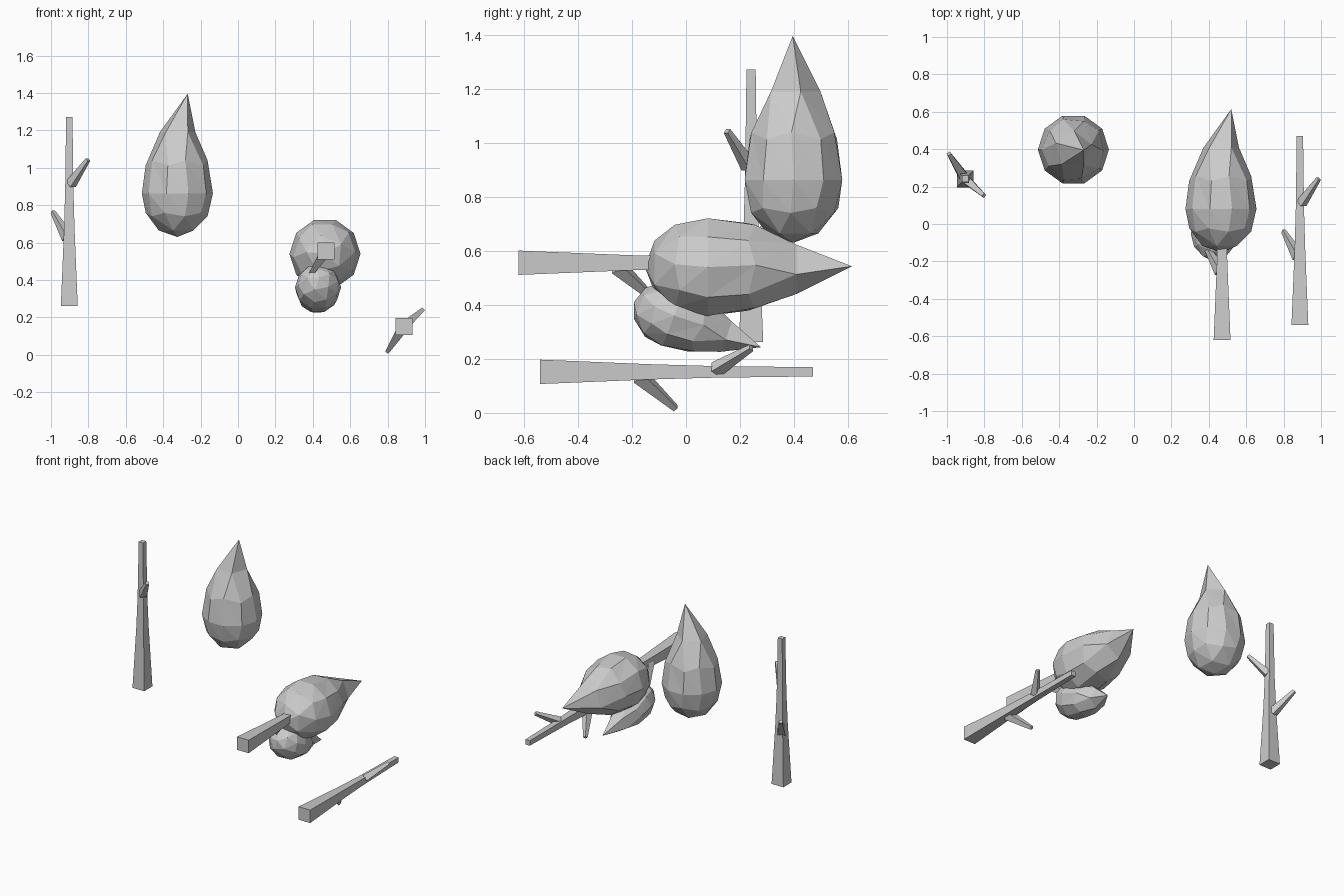
import bpy, bmesh
from math import radians
from mathutils import Vector, Matrix

if "Cube" in bpy.data.objects:
    bpy.data.objects.remove(bpy.data.objects["Cube"])


def place(obj, name, loc, rot=(0, 0, 0), scale=1.0):
    obj.name = name
    obj.location = loc
    obj.rotation_euler = [radians(a) for a in rot]
    obj.scale = (scale,) * 3
    return obj


def loft(bm, rings):
    # rings: lists of four points, closed at both ends
    vs = [[bm.verts.new(p) for p in r] for r in rings]
    for a, b in zip(vs, vs[1:]):
        for i in range(4):
            j = (i + 1) % 4
            bm.faces.new((a[i], a[j], b[j], b[i]))
    bm.faces.new(vs[0][::-1])
    bm.faces.new(vs[-1])


def square(centre, half, u=Vector((1, 0, 0)), v=Vector((0, 1, 0))):
    c = Vector(centre)
    return [c + (u * a + v * b) * half for a, b in ((-1, -1), (1, -1), (1, 1), (-1, 1))]


def trunk_mesh():
    bm = bmesh.new()
    # tapered square trunk
    loft(bm, [square((0, 0, h), s) for h, s in
              ((0, .045), (.34, .031), (.415, .028), (.625, .022), (1.01, .017))])
    # two side branches
    for start, end, s0 in (((-.008, .012, .365), (-.088, .135, .502), .025),
                           ((.008, -.008, .65), (.1, -.089, .782), .022)):
        d = (Vector(end) - Vector(start)).normalized()
        u = d.cross(Vector((0, 0, 1))).normalized()
        v = d.cross(u)
        loft(bm, [square(start, s0, u, v), square(end, .010, u, v)])
    bmesh.ops.recalc_face_normals(bm, faces=bm.faces)
    me = bpy.data.meshes.new("trunk")
    bm.to_mesh(me)
    bm.free()
    return me


def crown_mesh():
    # faceted ball, stretched upward to a tip and twisted
    bpy.ops.mesh.primitive_ico_sphere_add(subdivisions=2, radius=1)
    obj = bpy.context.object
    me = obj.data
    for vert in me.vertices:
        x, y, z = vert.co
        if z > .99:
            vert.co = (.055, -.003, .533)
            continue
        h = z * (.233 if z < 0 else .385 if z > .7 else .335)
        turn = Matrix.Rotation(radians(-18 - 117 * h), 3, 'Z')
        vert.co = turn @ Vector((x * .19, y * .19, h))
    bpy.data.objects.remove(obj)
    return me


def add(mesh, *args):
    obj = bpy.data.objects.new("part", mesh)
    bpy.context.collection.objects.link(obj)
    return place(obj, *args)


trunk, crown = trunk_mesh(), crown_mesh()

# loose standing trunk and crown
add(trunk, "standing_trunk", (-.902, .241, .262))
add(crown, "standing_crown", (-.324, .398, .863))
# felled tree with a large and a small crown
add(trunk, "felled_trunk", (.471, -.62, .556), (-90, 0, 0))
add(crown, "felled_crown", (.465, .081, .54), (-90, 0, 0))
add(crown, "small_crown", (.428, -.05, .36), (-110, 0, 3), .65)
# bare felled trunk
add(trunk, "bare_trunk", (.887, -.54, .152), (-90, 0, 0))
